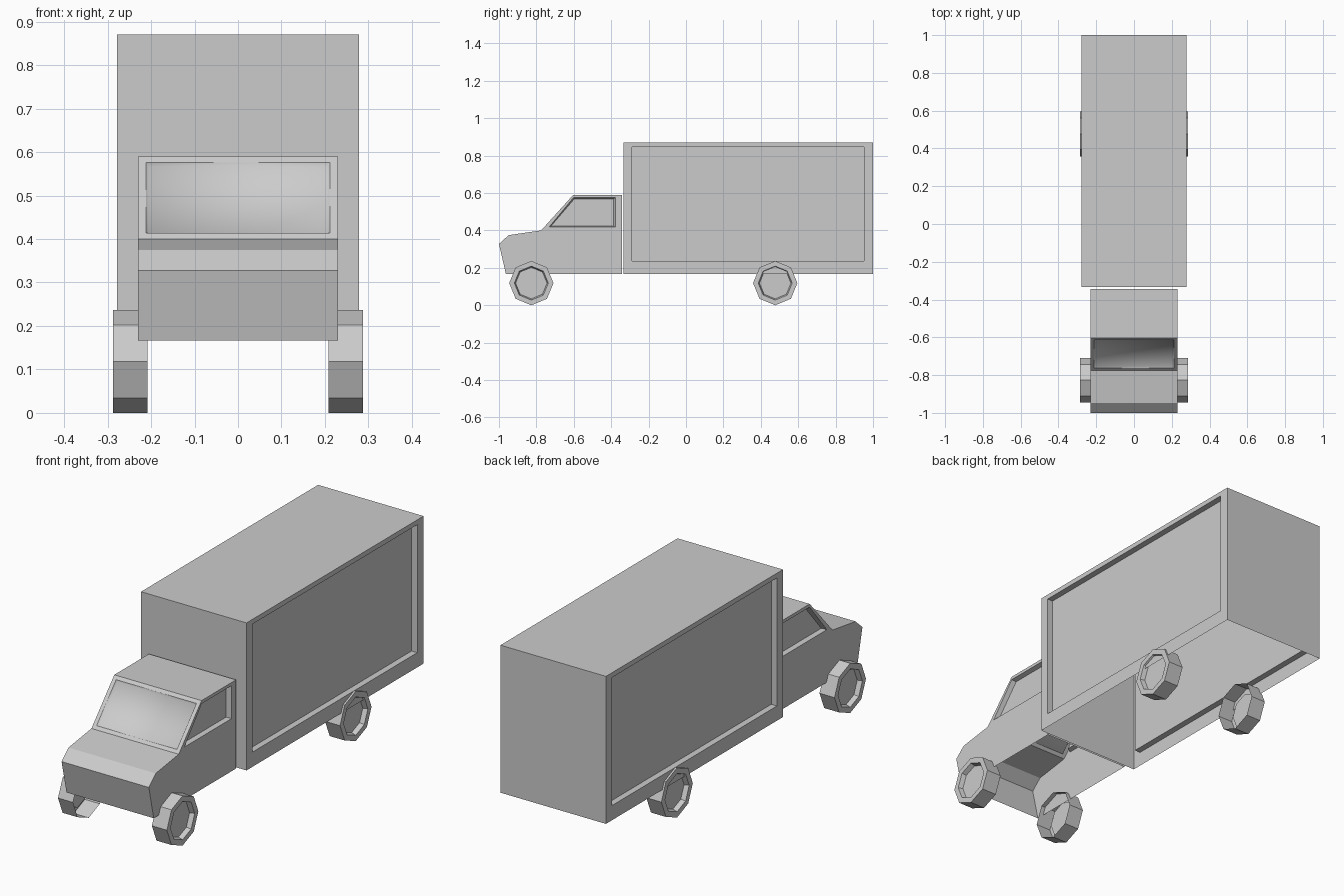
import bpy, bmesh, math
from mathutils import Vector

if "Cube" in bpy.data.objects:
    bpy.data.objects.remove(bpy.data.objects["Cube"])


def finish(bm, name):
    mesh = bpy.data.meshes.new(name)
    bm.to_mesh(mesh)
    bm.free()
    obj = bpy.data.objects.new(name, mesh)
    bpy.context.collection.objects.link(obj)
    return obj


def skin(bm, a, b, closed=True):
    n = len(a)
    return [bm.faces.new((a[i], a[(i + 1) % n], b[(i + 1) % n], b[i]))
            for i in range(n if closed else n - 1)]


def body_shell(profile, half_width, hole, sunk, depth):
    """Open-bottomed shell: (y, z) profile across x, with a sunken panel in each side."""
    bm = bmesh.new()

    def loop(points, x):
        return [bm.verts.new((x, y, z)) for y, z in points]

    outlines = []
    for s in (-1, 1):
        outer = loop(profile, s * half_width)
        rim = loop(hole, s * half_width)
        edges = [bm.edges.new((l[i - 1], l[i])) for l in (outer, rim) for i in range(len(l))]
        bmesh.ops.triangle_fill(bm, edges=edges, use_beauty=True, normal=(s, 0, 0))
        floor = loop(sunk, s * (half_width - depth))
        skin(bm, rim, floor)
        bm.faces.new(floor)
        outlines.append(outer)
    skin(bm, outlines[0], outlines[1], closed=False)
    bmesh.ops.recalc_face_normals(bm, faces=bm.faces[:])
    bm.normal_update()
    return bm


def rect(y0, y1, z0, z1):
    return [(y0, z0), (y0, z1), (y1, z1), (y1, z0)]


# Cargo box with recessed side panels
panel = rect(-0.288, 0.953, 0.237, 0.847)
finish(body_shell(rect(-0.333, 1.0, 0.167, 0.87), 0.278, panel, panel, 0.03), "cargo_box")

# Cab with recessed side windows
cab = body_shell(
    [(-0.963, 0.167), (-1.0, 0.328), (-0.948, 0.375), (-0.775, 0.40),
     (-0.603, 0.59), (-0.343, 0.59), (-0.343, 0.167)], 0.23,
    [(-0.732, 0.418), (-0.602, 0.575), (-0.377, 0.575), (-0.377, 0.418)],
    [(-0.722, 0.423), (-0.597, 0.569), (-0.387, 0.569), (-0.387, 0.423)], 0.022)

# Sunken windscreen
slope = Vector((0, -0.74, 0.67))
screen = max(cab.faces, key=lambda f: f.normal.dot(slope))
bmesh.ops.inset_region(cab, faces=[screen], thickness=0.026)
ring = bmesh.ops.inset_region(cab, faces=[screen], thickness=0.009, depth=-0.009)["faces"]
for f in ring + [screen]:
    f.smooth = True
finish(cab, "cab")


# Eight-sided wheels, open on the inside, with a sunken hub
def wheel(name, side, y):
    bm = bmesh.new()
    rings = []
    for x, r in ((0.208, 0.1185), (0.287, 0.1185), (0.287, 0.091), (0.265, 0.084)):
        rings.append([bm.verts.new((side * x,
                                    y + r * math.sin(i * math.pi / 4),
                                    0.1185 + r * math.cos(i * math.pi / 4)))
                      for i in range(8)])
    for a, b in zip(rings, rings[1:]):
        skin(bm, a, b)
    bm.faces.new(rings[-1])
    bmesh.ops.recalc_face_normals(bm, faces=bm.faces[:])
    finish(bm, name)


for label, y in (("front", -0.827), ("rear", 0.477)):
    for hand, side in (("left", -1), ("right", 1)):
        wheel(f"{label}_{hand}_wheel", side, y)
